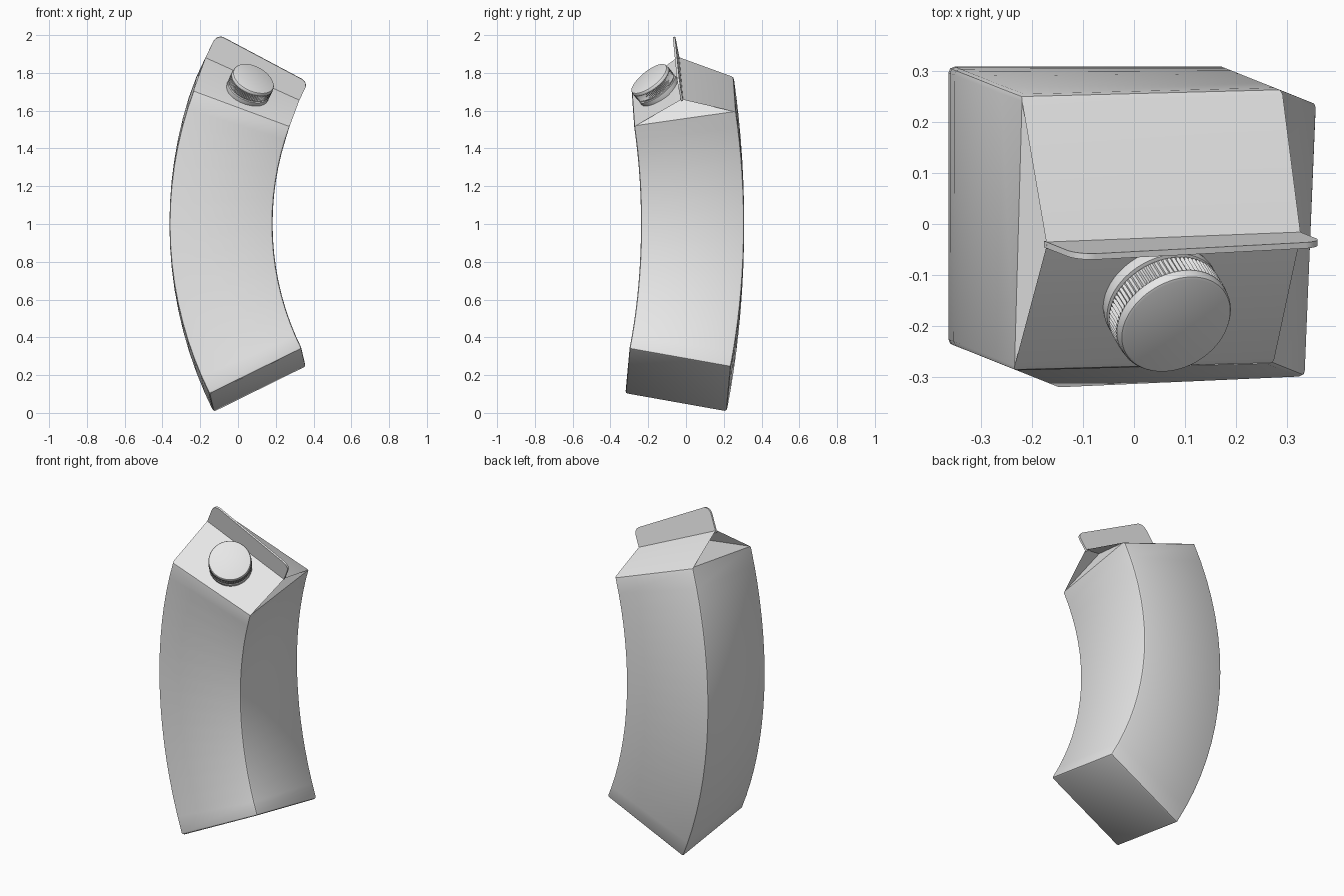
import bpy, bmesh, math
from mathutils import Vector, Matrix

if "Cube" in bpy.data.objects:
    bpy.data.objects.remove(bpy.data.objects["Cube"], do_unlink=True)

# Carton dimensions before bending (z is measured from the middle)
HALF = 0.273
BOTTOM, EAVE, RIDGE, FIN_TOP = -0.8625, 0.665, 0.80, 0.92
RADIUS = 1.74
BEND_DIR = Vector((0.93, -0.37, 0)).normalized()
MIDDLE = Vector((-0.09, 0.035, 1.0))

grey = bpy.data.materials.new("light_grey")
grey.use_nodes = True
grey.diffuse_color = (0.8, 0.8, 0.8, 1)
grey.node_tree.nodes["Principled BSDF"].inputs["Base Color"].default_value = (0.8, 0.8, 0.8, 1)


def bend(p):
    """Wrap a straight point around the arc that the whole carton follows."""
    along = p.x * BEND_DIR.x + p.y * BEND_DIR.y
    angle, r = p.z / RADIUS, RADIUS - along
    flat = Vector((p.x, p.y, 0))
    shift = RADIUS - r * math.cos(angle) - along
    return MIDDLE + flat + BEND_DIR * shift + Vector((0, 0, r * math.sin(angle)))


def finish(name, bm):
    """Bend the part, turn it into an object and shade it."""
    bmesh.ops.recalc_face_normals(bm, faces=bm.faces)
    for v in bm.verts:
        v.co = bend(v.co)
    mesh = bpy.data.meshes.new(name)
    bm.to_mesh(mesh)
    bm.free()
    mesh.materials.append(grey)
    obj = bpy.data.objects.new(name, mesh)
    bpy.context.collection.objects.link(obj)
    bpy.ops.object.select_all(action='DESELECT')
    obj.select_set(True)
    bpy.context.view_layer.objects.active = obj
    bpy.ops.object.shade_smooth_by_angle(angle=math.radians(30))
    return obj


# Body: stacked square rings, gabled roof and folded-in gable ends
bm = bmesh.new()
SEGMENTS = 16
corners = [(-1, -1), (1, -1), (1, 1), (-1, 1)]
rings = []
for i in range(SEGMENTS + 1):
    z = BOTTOM + (EAVE - BOTTOM) * i / SEGMENTS
    rings.append([bm.verts.new((x * HALF, y * HALF, z)) for x, y in corners])
bm.faces.new(rings[0])
for low, high in zip(rings, rings[1:]):
    for i in range(4):
        j = (i + 1) % 4
        bm.faces.new((low[i], low[j], high[j], high[i]))

front_l, front_r, back_r, back_l = rings[-1]
ridge_l, ridge_r = [bm.verts.new((s * HALF, 0, RIDGE)) for s in (-1, 1)]
bm.faces.new((front_l, front_r, ridge_r, ridge_l))
bm.faces.new((back_r, back_l, ridge_l, ridge_r))
for side, front, back, ridge in ((-1, front_l, back_l, ridge_l), (1, front_r, back_r, ridge_r)):
    fold = bm.verts.new((side * (HALF - 0.09), 0, RIDGE - 0.035))
    bm.faces.new((front, back, fold))
    bm.faces.new((front, fold, ridge))
    bm.faces.new((back, ridge, fold))

# Soften the upright edges, the base and the front and back eaves
bmesh.ops.recalc_face_normals(bm, faces=bm.faces)
soft = []
for e in bm.edges:
    a, b = e.verts
    upright = abs(a.co.x - b.co.x) < 1e-4 and abs(a.co.y - b.co.y) < 1e-4
    base = a.co.z < BOTTOM + 0.01 and b.co.z < BOTTOM + 0.01
    eave = a in (front_l, back_l) and b in (front_r, back_r) or b in (front_l, back_l) and a in (front_r, back_r)
    if upright and a.co.z < EAVE + 0.01 and b.co.z < EAVE + 0.01 or base or eave and abs(a.co.y - b.co.y) < 1e-4:
        soft.append(e)
bmesh.ops.bevel(bm, geom=soft, offset=0.012, segments=2, profile=0.5, affect='EDGES', clamp_overlap=True)
finish("carton_body", bm)

# Top fin: thin upright plate with rounded upper corners
bm = bmesh.new()
CORNER, THICK = 0.04, 0.006
outline = [(-HALF, RIDGE - 0.012), (HALF, RIDGE - 0.012)]
for side, start in ((1, 0), (-1, 90)):
    for k in range(7):
        ang = math.radians(start + 15 * k)
        outline.append((side * (HALF - CORNER) + CORNER * math.cos(ang),
                        FIN_TOP - CORNER + CORNER * math.sin(ang)))
face = bm.faces.new([bm.verts.new((x, -THICK, z)) for x, z in outline])
extruded = bmesh.ops.extrude_face_region(bm, geom=[face])["geom"]
bmesh.ops.translate(bm, vec=(0, 2 * THICK, 0), verts=[g for g in extruded if isinstance(g, bmesh.types.BMVert)])
finish("top_fin", bm)

# Screw cap: turned profile with a ribbed grip, set on the front roof panel
bm = bmesh.new()
RIBS = 80
# radius, height, rib depth
profile = [(0.114, -0.015, 0), (0.118, 0.006, 0), (0.118, 0.024, 0), (0.111, 0.026, 0),
           (0.111, 0.032, 0), (0.118, 0.034, 0), (0.119, 0.039, 0.005), (0.119, 0.074, 0.005),
           (0.118, 0.078, 0), (0.117, 0.090, 0), (0.114, 0.095, 0), (0.109, 0.097, 0)]
loops = []
for radius, height, depth in profile:
    loop = []
    for i in range(RIBS * 2):
        ang = math.pi * i / RIBS
        r = radius - depth * (i % 2)
        loop.append(bm.verts.new((r * math.cos(ang), r * math.sin(ang), height)))
    loops.append(loop)
for low, high in zip(loops, loops[1:]):
    for i in range(RIBS * 2):
        j = (i + 1) % (RIBS * 2)
        bm.faces.new((low[i], low[j], high[j], high[i]))
bm.faces.new(loops[0])
bm.faces.new(loops[-1])
slope = math.atan2(RIDGE - EAVE, HALF)
cap_y = -0.12
cap_z = EAVE + (cap_y + HALF) * math.tan(slope)
bm.transform(Matrix.Translation((0, cap_y, cap_z)) @ Matrix.Rotation(slope, 4, 'X'))
finish("screw_cap", bm)
